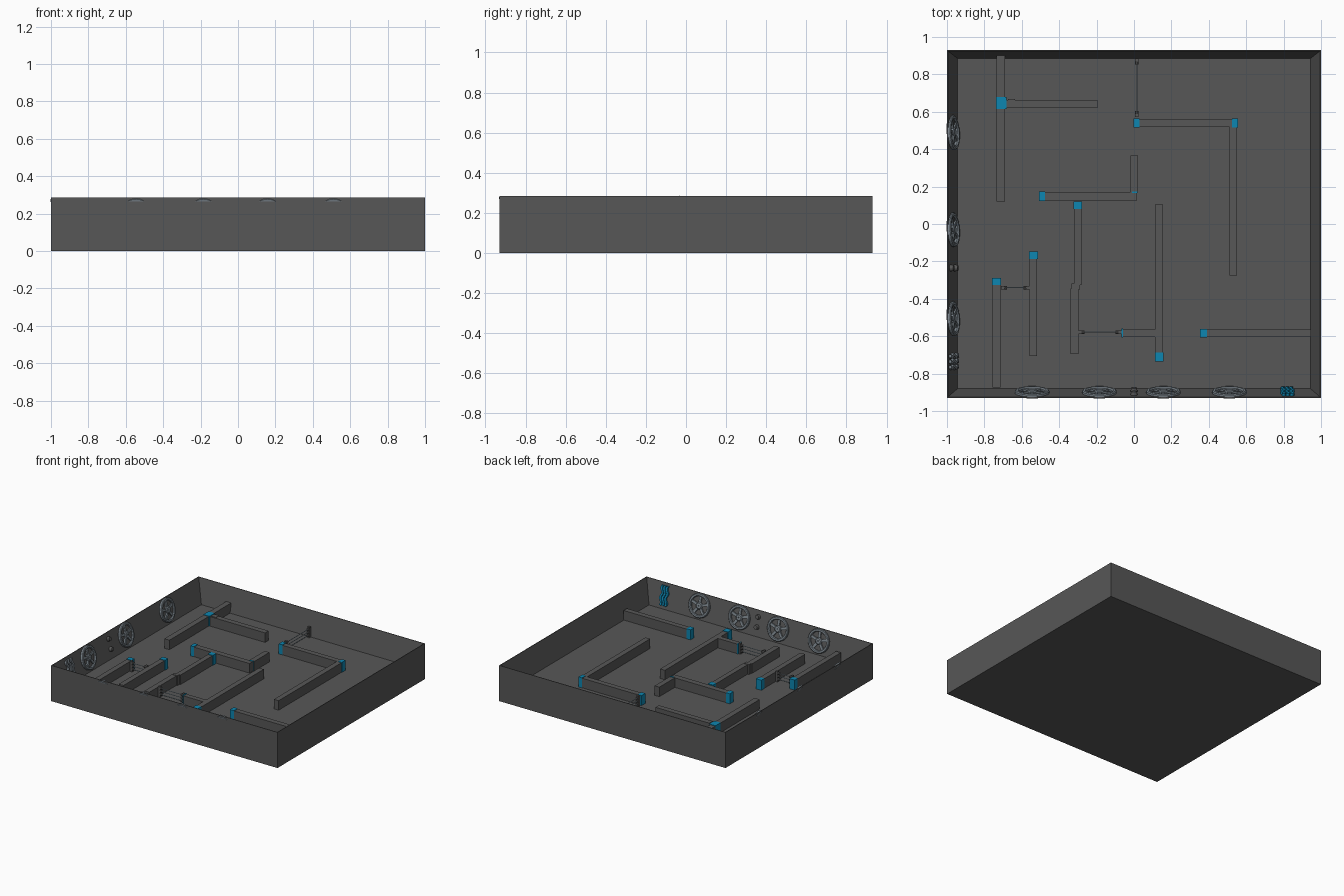
import bpy, bmesh, math
from mathutils import Matrix, Vector

if "Cube" in bpy.data.objects:
    bpy.data.objects.remove(bpy.data.objects["Cube"])

FLOOR, RIM, WALL_TOP = 0.092, 0.285, 0.168


def material(name, rgb):
    m = bpy.data.materials.new(name)
    m.diffuse_color = (*rgb, 1)
    m.use_nodes = True
    m.node_tree.nodes["Principled BSDF"].inputs["Base Color"].default_value = m.diffuse_color
    return m


GREY = material("dark grey", (0.095, 0.095, 0.095))
BLUE = material("blue", (0.004, 0.24, 0.44))
STEEL = material("steel", (0.2, 0.235, 0.265))
BEAM = material("pale beam", (0.35, 0.45, 0.52))


def finish(bm, name, mat, matrix=Matrix()):
    bmesh.ops.recalc_face_normals(bm, faces=bm.faces)
    me = bpy.data.meshes.new(name)
    bm.to_mesh(me)
    bm.free()
    me.materials.append(mat)
    ob = bpy.data.objects.new(name, me)
    ob.matrix_world = matrix
    bpy.context.collection.objects.link(ob)
    return ob


def add_box(bm, x0, x1, y0, y1, z0, z1, matrix=Matrix()):
    m = Matrix.Translation(((x0 + x1) / 2, (y0 + y1) / 2, (z0 + z1) / 2))
    bmesh.ops.create_cube(bm, size=1, matrix=matrix @ m @ Matrix.Diagonal((x1 - x0, y1 - y0, z1 - z0, 1)))


def box(name, mat, *dims):
    bm = bmesh.new()
    add_box(bm, *dims)
    return finish(bm, name, mat)


def add_lathe(bm, profile, n=28):
    """Closed (radius, height) profile spun round z."""
    rings = [[bm.verts.new((r * math.cos(2 * math.pi * i / n), r * math.sin(2 * math.pi * i / n), z))
              for r, z in profile] for i in range(n)]
    k = len(profile)
    for i in range(n):
        a, b = rings[i], rings[(i + 1) % n]
        for j in range(k):
            bm.faces.new((a[j], b[j], b[(j + 1) % k], a[(j + 1) % k]))


def rod(name, mat, a, b, r, n=8):
    a, b = Vector(a), Vector(b)
    bm = bmesh.new()
    bmesh.ops.create_cone(bm, cap_ends=True, segments=n, radius1=r, radius2=r, depth=(b - a).length)
    rot = (b - a).to_track_quat('Z', 'Y').to_matrix().to_4x4()
    return finish(bm, name, mat, Matrix.Translation((a + b) / 2) @ rot)


# Tray: vertical outside, sloping inside faces, knife-edge rim
bm = bmesh.new()
loops = [(-1, 1, -.93, .93, 0), (-1, 1, -.93, .93, RIM),
         (-.995, .995, -.925, .925, RIM), (-.943, .943, -.88, .885, FLOOR)]
rings = [[bm.verts.new(p) for p in ((x0, y0, z), (x1, y0, z), (x1, y1, z), (x0, y1, z))]
         for x0, x1, y0, y1, z in loops]
bm.faces.new(rings[0])
bm.faces.new(rings[-1])
for a, b in zip(rings, rings[1:]):
    for i in range(4):
        bm.faces.new((a[i], a[(i + 1) % 4], b[(i + 1) % 4], b[i]))
finish(bm, "tray", GREY)

# Low partition walls on the floor: x0, x1, y0, y1
partitions = [
    (-.735, -.69, .12, .90), (-.69, -.195, .62, .663), (.0, .55, .518, .56),
    (.51, .552, -.275, .52), (-.02, .022, .17, .365), (-.5, .015, .125, .17),
    (-.322, -.282, -.325, .115), (-.34, -.298, -.695, -.345), (.113, .155, -.73, .105),
    (-.065, .113, -.603, -.563), (.36, .945, -.605, -.563), (-.757, -.715, -.875, -.295),
    (-.56, -.518, -.705, -.155)]
for p in partitions:
    box("partition", GREY, *p, FLOOR - .01, WALL_TOP)

# Small joints where partitions meet
for p in [(-.675, -.635, .627, .668), (-.335, -.29, -.35, -.318)]:
    box("partition_joint", GREY, *p, FLOOR - .01, WALL_TOP + .003)

# Blue end blocks on the partitions
for p in [(-.737, -.683, .615, .68), (-.002, .03, .516, .563), (.525, .556, .516, .563),
          (-.508, -.476, .123, .173), (-.323, -.278, .08, .12), (.111, .157, -.736, -.688),
          (.354, .39, -.608, -.561), (-.758, -.711, -.327, -.289), (-.562, -.514, -.187, -.148),
          (-.012, .018, .165, .174), (-.068, -.06, -.606, -.56)]:
    box("blue_end_block", BLUE, *p, FLOOR - .01, WALL_TOP + .004)

# Beam gates: two posts, three thin beams
for a, b in [((-.712, -.34), (-.558, -.34)), ((-.298, -.578), (-.066, -.578)), ((.015, .572), (.015, .885))]:
    va, vb = Vector((*a, 0)), Vector((*b, 0))
    d = (vb - va).normalized()
    for v in (va + d * .01, vb - d * .01):
        box("gate_post", GREY, v.x - .009, v.x + .009, v.y - .009, v.y + .009, FLOOR - .01, WALL_TOP + .008)
    for z in (.112, .136, .16):
        h = Vector((0, 0, z))
        rod("gate_beam", BEAM, va + h, vb + h, .003, 6)
        rod("gate_emitter", GREY, va + h, va + d * .033 + h, .009)
        rod("gate_emitter", GREY, vb + h, vb - d * .033 + h, .009)


def slope_frame(side, t, z=.193, lift=.006, yaw=0):
    """Frame on a sloping wall: x along it, y up the slope, z out of it."""
    f = (z - FLOOR) / (RIM - FLOOR)
    if side == "front":
        n, p = Vector((0, .97, .24)), Vector((t, -.88 - .05 * f, z))
    else:
        n, p = Vector((.965, 0, .265)), Vector((-.943 - .057 * f, t, z))
    n.normalize()
    along = Vector((0, 0, 1)).cross(n).normalized()
    up = n.cross(along)
    m = Matrix((along, up, n)).transposed().to_4x4()
    return Matrix.Translation(p + n * lift) @ Matrix.Rotation(yaw, 4, 'Z') @ m


# Spoked wheels on the sloping walls
wheels = [("front", x, 0) for x in (-.545, -.185, .157, .51)]
wheels += [("left", y, math.radians(4)) for y in (.49, -.03, -.505)]
for side, t, yaw in wheels:
    bm = bmesh.new()
    add_lathe(bm, [(.072, -.012), (.088, -.012), (.092, -.007), (.092, .008), (.087, .013), (.075, .013), (.070, .006)])
    add_lathe(bm, [(.004, -.01), (.027, -.01), (.027, .008), (.02, .013), (.004, .013)], 16)
    for k in range(5):
        add_box(bm, .02, .074, -.010, .010, -.008, .007, Matrix.Rotation(math.radians(90 + 72 * k), 4, 'Z'))
    finish(bm, "spoked_wheel", STEEL, slope_frame(side, t, yaw=yaw))

# Pairs of round knobs
for side, t in (("front", 0), ("left", -.235)):
    for z in (.16, .235):
        bm = bmesh.new()
        bmesh.ops.create_cone(bm, cap_ends=True, segments=14, radius1=.021, radius2=.015, depth=.03)
        finish(bm, "round_knob", GREY, slope_frame(side, t, z, .008))

# Wavy upright strips
for side, t, mat, gap in (("front", .82, BLUE, .022), ("left", -.735, STEEL, .03)):
    for k in (-1, 0, 1):
        bm = bmesh.new()
        prev = None
        for i in range(17):
            s = i / 16
            x = k * gap + .007 * math.sin(s * 4 * math.pi)
            y = (s - .5) * .15
            ring = [bm.verts.new((x + dx, y, dz)) for dx, dz in
                    ((-.008, -.008), (.008, -.008), (.008, .012), (-.008, .012))]
            if prev:
                for j in range(4):
                    bm.faces.new((prev[j], prev[(j + 1) % 4], ring[(j + 1) % 4], ring[j]))
            if i in (0, 16):
                bm.faces.new(ring)
            prev = ring
        finish(bm, "wavy_strip", mat, slope_frame(side, t, .19))
